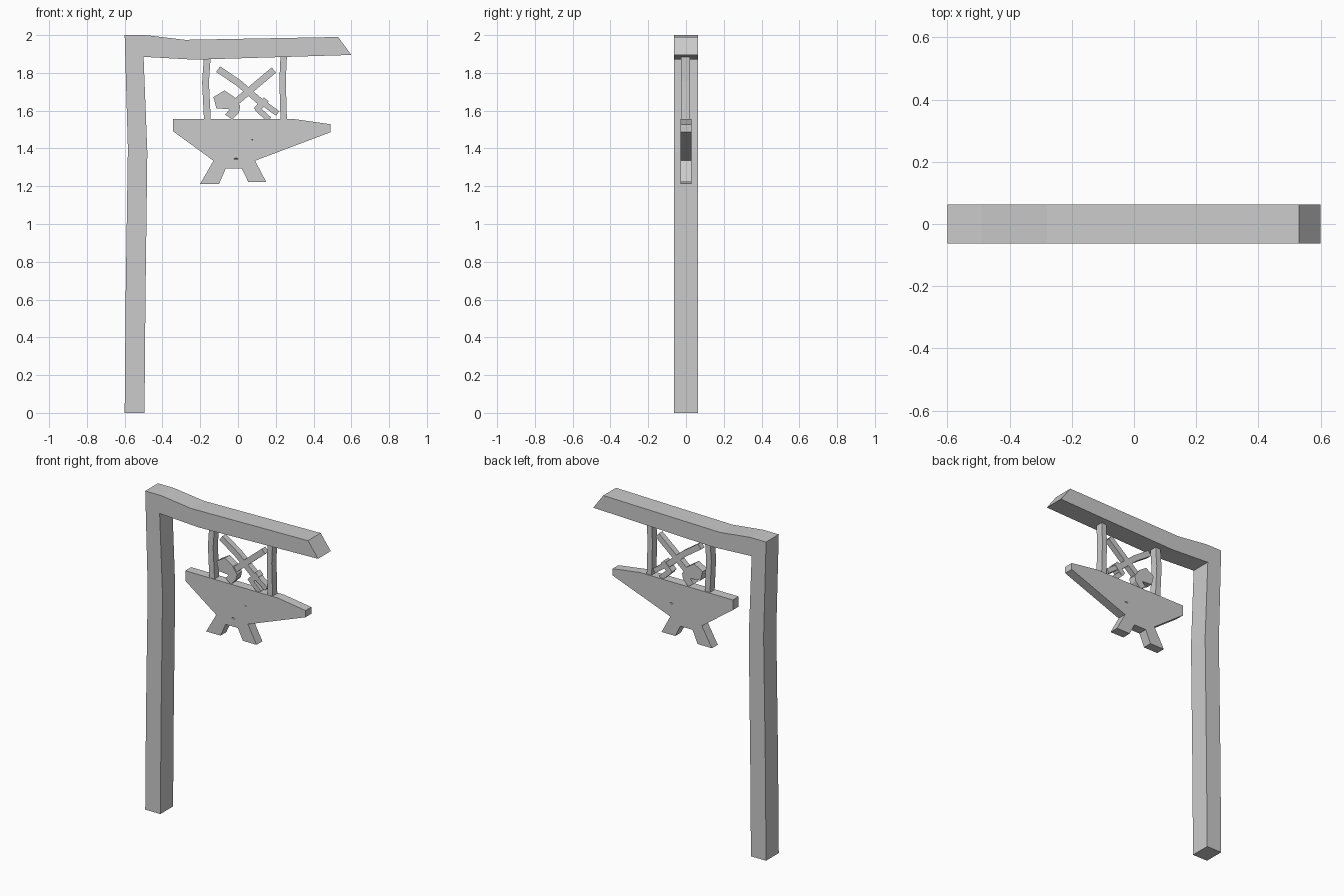
import bpy
import bmesh
from mathutils import Vector

if "Cube" in bpy.data.objects:
    bpy.data.objects.remove(bpy.data.objects["Cube"], do_unlink=True)

grey = bpy.data.materials.new("plain grey")
grey.use_nodes = True
GREY = (0.6, 0.6, 0.6, 1)
grey.diffuse_color = GREY
grey.node_tree.nodes["Principled BSDF"].inputs["Base Color"].default_value = GREY


def plate(name, outline, y0, y1):
    """Extrude an outline in the xz plane from y0 to y1."""
    bm = bmesh.new()
    face = bm.faces.new([bm.verts.new((x, y0, z)) for x, z in outline])
    new = bmesh.ops.extrude_face_region(bm, geom=[face], use_keep_orig=True)["geom"]
    for v in new:
        if isinstance(v, bmesh.types.BMVert):
            v.co.y = y1
    bmesh.ops.recalc_face_normals(bm, faces=bm.faces)
    mesh = bpy.data.meshes.new(name)
    bm.to_mesh(mesh)
    bm.free()
    mesh.materials.append(grey)
    obj = bpy.data.objects.new(name, mesh)
    bpy.context.collection.objects.link(obj)
    return obj


def bar(name, path, width, y0, y1):
    """Flat bar of constant width following a path in the xz plane."""
    pts = [Vector(p) for p in path]
    left, right = [], []
    for i, p in enumerate(pts):
        d = (pts[min(i + 1, len(pts) - 1)] - pts[max(i - 1, 0)]).normalized()
        side = Vector((-d.y, d.x)) * width / 2
        left.append(p + side)
        right.append(p - side)
    return plate(name, left + right[::-1], y0, y1)


# Crooked post and beam
plate("post_and_beam", [
    (-.6, 0), (-.495, 0), (-.49, .6), (-.48, 1.38), (-.5, 1.885), (-.23, 1.87),
    (.6, 1.895), (.53, 1.99), (-.28, 1.975), (-.49, 2), (-.6, 2),
    (-.583, 1.4), (-.595, .6)], -.063, .063)

# Wooden hangers
bar("right_hanger", [(-.163, 1.88), (-.172, 1.75), (-.162, 1.55)], .036, -.027, .02)
bar("left_hanger", [(.242, 1.89), (.236, 1.76), (.242, 1.55)], .034, -.027, .02)

# Anvil sign
anvil = plate("anvil", [
    (-.345, 1.555), (.3, 1.555), (.49, 1.528), (.49, 1.486), (.09, 1.335),
    (.15, 1.222), (.055, 1.222), (.02, 1.293), (-.065, 1.293), (-.10, 1.213),
    (-.2, 1.213), (-.13, 1.335), (-.345, 1.492)], -.03, .028)

# Shallow dents in the anvil
for i, (x, y, z, w) in enumerate([(-.01, -.034, 1.345, .045), (.075, -.034, 1.445, .02),
                                  (.08, .032, 1.42, .04)]):
    bpy.ops.mesh.primitive_cone_add(vertices=5, radius1=w, radius2=0, depth=.02,
                                    location=(x, y, z),
                                    rotation=(1.571 if y > 0 else -1.571, 0, 0))
    cutter = bpy.context.object
    cutter.name = f"dent_cutter_{i + 1}"
    cutter.scale = (1, .35, 1)
    cutter.hide_render = True
    cutter.hide_set(True)
    cutter.data.materials.append(grey)
    cut = anvil.modifiers.new("dent", "BOOLEAN")
    cut.operation = "DIFFERENCE"
    cut.object = cutter

# Hammer: handle, wedge-shaped peen, neck and square face
bar("hammer_handle", [(.19, 1.815), (-.03, 1.63)], .036, -.02, .016)
plate("hammer_head", [
    (-.13, 1.672), (-.072, 1.707), (-.02, 1.672), (.012, 1.625), (.005, 1.59),
    (-.03, 1.553), (-.068, 1.578), (-.045, 1.607), (-.115, 1.613)], -.027, .022)

# Tongs: bent shaft, cross piece and two jaws
bar("tongs_shaft", [(-.105, 1.82), (.005, 1.745), (.14, 1.628)], .036, -.02, .016)
bar("tongs_cross_piece", [(.15, 1.66), (.095, 1.602)], .034, -.025, .02)
bar("tongs_upper_jaw", [(.128, 1.645), (.21, 1.585)], .03, -.022, .018)
bar("tongs_lower_jaw", [(.1, 1.612), (.165, 1.553)], .03, -.022, .018)
